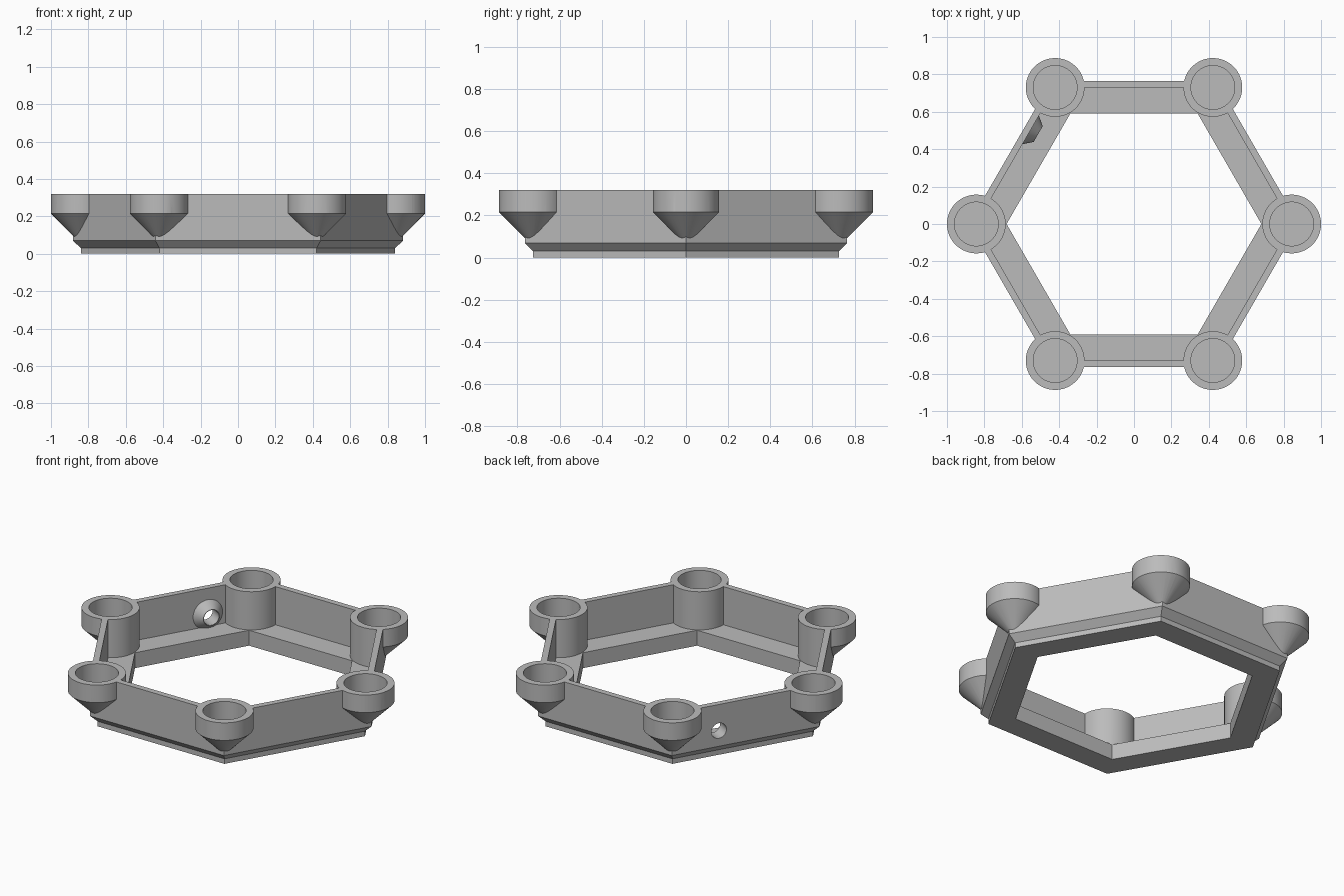
import bpy, bmesh
from math import sin, cos, radians, pi
from mathutils import Matrix, Vector

cube = bpy.data.objects.get("Cube")
if cube:
    bpy.data.objects.remove(cube, do_unlink=True)

TOP = 0.32            # rim height
POST_R, PIN_R = 0.157, 0.117
CORNER = 0.843        # distance of the posts from the centre

grey = bpy.data.materials.new("plain grey")
grey.use_nodes = True
GREY = (0.5, 0.5, 0.5, 1)
grey.diffuse_color = GREY
grey.node_tree.nodes["Principled BSDF"].inputs["Base Color"].default_value = GREY


def to_object(name, bm):
    bmesh.ops.recalc_face_normals(bm, faces=bm.faces)
    mesh = bpy.data.meshes.new(name)
    bm.to_mesh(mesh)
    bm.free()
    obj = bpy.data.objects.new(name, mesh)
    bpy.context.collection.objects.link(obj)
    mesh.materials.append(grey)
    return obj


def combine(obj, other, operation):
    """Apply a boolean with another object, then discard that object."""
    mod = obj.modifiers.new("combine", 'BOOLEAN')
    mod.operation, mod.object, mod.solver = operation, other, 'EXACT'
    bpy.context.view_layer.update()
    result = bpy.data.meshes.new_from_object(
        obj.evaluated_get(bpy.context.evaluated_depsgraph_get()))
    obj.modifiers.clear()
    obj.data = result
    bpy.data.objects.remove(other, do_unlink=True)


def corner(apothem, i, z):
    r = apothem / cos(pi / 6)
    return (r * cos(i * pi / 3), r * sin(i * pi / 3), z)


def hex_ring(name, profile):
    """Sweep a closed (apothem, height) profile round a hexagon."""
    bm = bmesh.new()
    rings = [[bm.verts.new(corner(a, i, z)) for a, z in profile] for i in range(6)]
    n = len(profile)
    for i in range(6):
        a, b = rings[i], rings[(i + 1) % 6]
        for j in range(n):
            k = (j + 1) % n
            bm.faces.new((a[j], b[j], b[k], a[k]))
    return to_object(name, bm)


def hex_prism(name, apothem, low, high):
    bm = bmesh.new()
    base = bm.faces.new([bm.verts.new(corner(apothem, i, low)) for i in range(6)])
    top = bmesh.ops.extrude_face_region(bm, geom=[base])["geom"]
    bmesh.ops.translate(bm, vec=(0, 0, high - low),
                        verts=[v for v in top if isinstance(v, bmesh.types.BMVert)])
    return to_object(name, bm)


def corner_cones(name, r_low, r_high, low, high):
    """One cone or cylinder at each of the six corners."""
    bm = bmesh.new()
    for i in range(6):
        place = Matrix.Rotation(i * pi / 3, 4, 'Z') @ Matrix.Translation(
            (CORNER, 0, (low + high) / 2))
        bmesh.ops.create_cone(bm, cap_ends=True, segments=64, radius1=r_low,
                              radius2=r_high, depth=high - low, matrix=place)
    return to_object(name, bm)


def wall_cone(name, r_out, r_in, outer, inner):
    """Cone through the back right wall, pointing at the inside."""
    out = Vector((-cos(pi / 6), 0.5, 0))
    along = Vector((0.5, cos(pi / 6), 0))
    centre = out * (outer + inner) / 2 + along * 0.16 + Vector((0, 0, 0.163))
    turn = (-out).to_track_quat('Z', 'Y').to_matrix().to_4x4()
    bm = bmesh.new()
    bmesh.ops.create_cone(bm, cap_ends=True, segments=48, radius1=r_out, radius2=r_in,
                          depth=outer - inner, matrix=Matrix.Translation(centre) @ turn)
    return to_object(name, bm)


# L-shaped wall and ledge with a chamfered foot
frame = hex_ring("hex_frame", [(0.59, 0), (0.727, 0), (0.727, 0.03), (0.765, 0.07),
                               (0.765, TOP), (0.73, TOP), (0.73, 0.092), (0.59, 0.092)])

# Corner posts: full columns inside the wall, 45 degree cones outside it
posts = corner_cones("corner_posts", POST_R, POST_R, 0.075, TOP)
mask = corner_cones("post_mask", 0, 0.292, 0.058, 0.35)
combine(mask, hex_prism("inside_mask", 0.75, 0.05, 0.35), 'UNION')
combine(posts, mask, 'INTERSECT')
combine(frame, posts, 'UNION')

# Blind round sockets in the posts
combine(frame, corner_cones("sockets", PIN_R, PIN_R, 0.2, 0.4), 'DIFFERENCE')

# Conical collar on the inside of one wall, with a hole through it
combine(frame, wall_cone("collar", 0.097, 0.048, 0.74, 0.684), 'UNION')
combine(frame, wall_cone("cable_hole", 0.045, 0.045, 0.85, 0.6), 'DIFFERENCE')

bpy.ops.object.select_all(action='DESELECT')
frame.select_set(True)
bpy.context.view_layer.objects.active = frame
bpy.ops.object.shade_smooth_by_angle(angle=radians(30))
